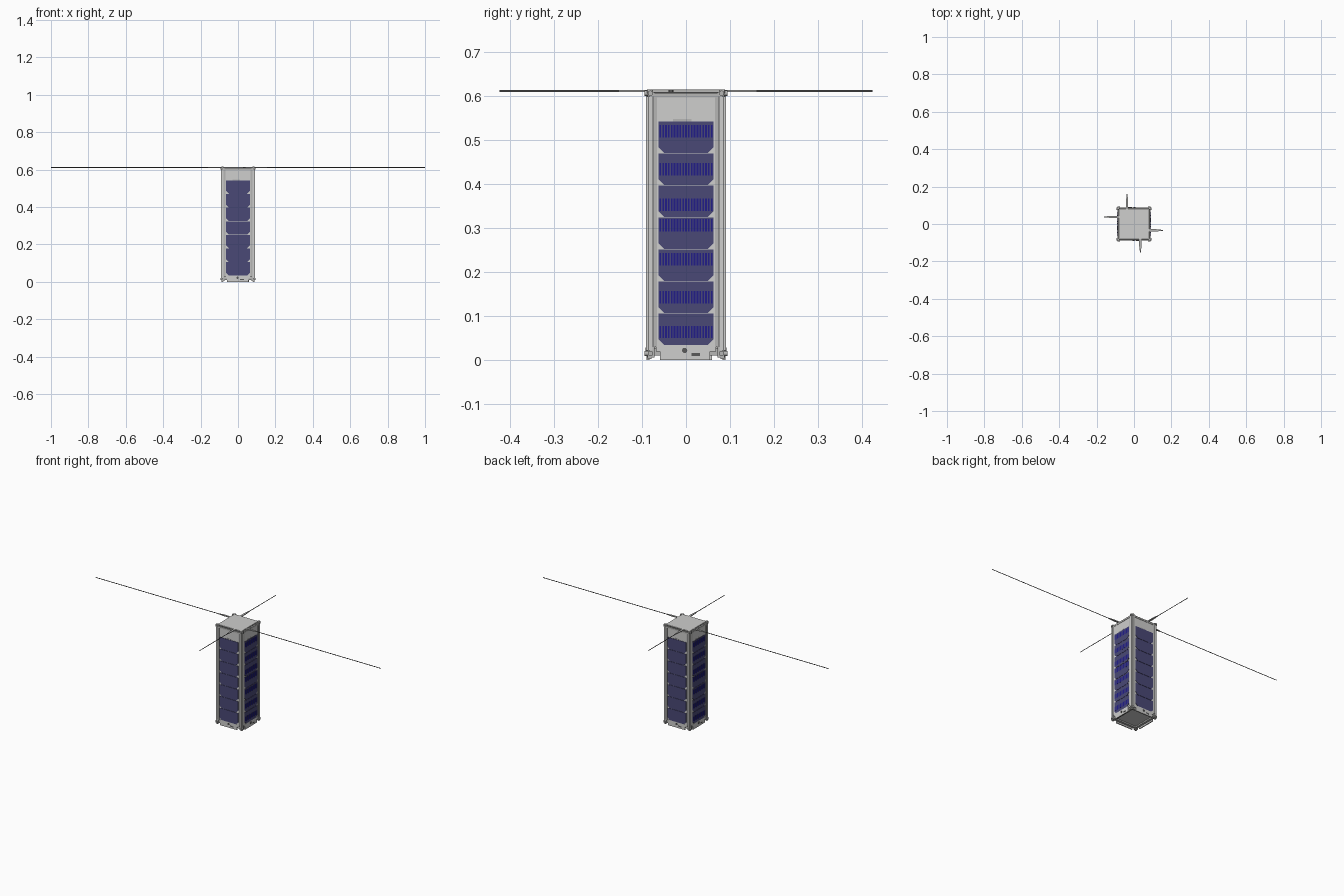
import bpy, bmesh, math
from mathutils import Matrix, Vector

if "Cube" in bpy.data.objects:
    bpy.data.objects.remove(bpy.data.objects["Cube"])


def material(name, rgb):
    m = bpy.data.materials.new(name)
    m.diffuse_color = (*rgb, 1)
    m.use_nodes = True
    m.node_tree.nodes["Principled BSDF"].inputs["Base Color"].default_value = m.diffuse_color
    return m


PANEL = material("light grey panel", (0.62, 0.62, 0.61))
RAIL = material("mid grey metal", (0.47, 0.47, 0.46))
DARK = material("dark grey", (0.10, 0.10, 0.10))
CELL = material("slate blue cell", (0.068, 0.066, 0.18))
BLUE = material("deep blue", (0.015, 0.012, 0.25))

QUARTERS = [Matrix.Rotation(math.radians(90 * i), 4, 'Z') for i in range(4)]
ONCE = [Matrix.Identity(4)]


def add_box(bm, lo, hi, m):
    lo, hi = Vector(lo), Vector(hi)
    mat = m @ Matrix.Translation((lo + hi) / 2) @ Matrix.Diagonal((*(hi - lo), 1))
    bmesh.ops.create_cube(bm, size=1, matrix=mat)


def add_prism(bm, pts, offset, m):
    """Extrude a closed outline of 3D points by an offset."""
    f = bm.faces.new([bm.verts.new(m @ Vector(p)) for p in pts])
    r = bmesh.ops.extrude_face_region(bm, geom=[f], use_keep_orig=True)
    verts = [v for v in r["geom"] if isinstance(v, bmesh.types.BMVert)]
    bmesh.ops.translate(bm, verts=verts, vec=m.to_3x3() @ Vector(offset))


def finish(bm, name, mat, bevel=0, smooth=False):
    bmesh.ops.recalc_face_normals(bm, faces=bm.faces)
    me = bpy.data.meshes.new(name)
    bm.to_mesh(me)
    bm.free()
    ob = bpy.data.objects.new(name, me)
    bpy.context.collection.objects.link(ob)
    me.materials.append(mat)
    if bevel:
        b = ob.modifiers.new("bevel", 'BEVEL')
        b.width, b.segments = bevel, 2
    if smooth:
        bpy.context.view_layer.objects.active = ob
        ob.select_set(True)
        bpy.ops.object.shade_smooth_by_angle(angle=math.radians(35))
        ob.select_set(False)
    return ob


def boxes(name, mat, spans, turns=QUARTERS, bevel=0):
    bm = bmesh.new()
    for m in turns:
        for lo, hi in spans:
            add_box(bm, lo, hi, m)
    return finish(bm, name, mat, bevel)


def rods(name, mat, items, turns=QUARTERS):
    """items: (centre, axis, radius, length)"""
    bm = bmesh.new()
    for m in turns:
        for c, axis, r, h in items:
            rot = Vector((0, 0, 1)).rotation_difference(Vector(axis)).to_matrix().to_4x4()
            bmesh.ops.create_cone(bm, cap_ends=True, segments=16, radius1=r, radius2=r,
                                  depth=h, matrix=m @ Matrix.Translation(c) @ rot)
    return finish(bm, name, mat, smooth=True)


# Inner body; all side parts below are laid out on the front (-y) face and turned
boxes("inner_body", RAIL, [((-0.079, -0.079, 0.024), (0.079, 0.079, 0.602))], ONCE)

# Corner rails: angle section with a groove down the outer edge
bm = bmesh.new()
profile = [(0.072, 0.072), (0.089, 0.072), (0.089, 0.082), (0.086, 0.082), (0.086, 0.086),
           (0.082, 0.086), (0.082, 0.089), (0.072, 0.089)]
for m in QUARTERS:
    add_prism(bm, [(x, y, 0.006) for x, y in profile], (0, 0, 0.604), m)
finish(bm, "corner_rail", RAIL)

# Thin bright flanges beside each rail
boxes("rail_flange", PANEL, [((s * 0.081 - 0.0045, -0.0915, 0.022),
                              (s * 0.081 + 0.0045, -0.086, 0.60)) for s in (-1, 1)])

# Side panel with lower tab, and its raised border
boxes("side_panel", PANEL, [((-0.068, -0.0875, 0.02), (0.068, -0.078, 0.597))])
boxes("lower_tab", PANEL, [((-0.059, -0.0895, 0.0), (0.055, -0.0835, 0.034))])
boxes("panel_border", RAIL, [((-0.0735, -0.0895, 0.03), (-0.0665, -0.080, 0.605)),
                             ((0.0665, -0.0895, 0.03), (0.0735, -0.080, 0.605)),
                             ((-0.072, -0.0895, 0.597), (0.072, -0.080, 0.607))])
# Dark seams between border and rail flange
boxes("panel_seam", DARK, [((s * 0.075 - 0.001, -0.0897, 0.03),
                            (s * 0.075 + 0.001, -0.088, 0.60)) for s in (-1, 1)])

# Seven solar cells on each side, cropped at the lower corners
cells, stripes = bmesh.new(), bmesh.new()
for q, m in enumerate(QUARTERS):
    for i in range(7):
        z0 = 0.034 + i * 0.0728
        z1 = z0 + 0.0715
        w, c = 0.063, 0.014
        outline = [(-w + c, z0), (w - c, z0), (w, z0 + c), (w, z1), (-w, z1), (-w, z0 + c)]
        add_prism(cells, [(x, -0.086, z) for x, z in outline], (0, -0.0035, 0), m)
        # contact fingers on the right and left sides, at a different height per cell
        if q % 2:
            zf = z0 + (0.016, 0.022, 0.036, 0.040, 0.014, 0.022, 0.036)[i]
            for k in range(19):
                x = -0.0585 + k * 0.0065
                add_box(stripes, (x - 0.0019, -0.0899, zf), (x + 0.0019, -0.089, zf + 0.028), m)
finish(cells, "solar_cell", CELL)
finish(stripes, "cell_finger", BLUE)

# Small fittings on each side
boxes("tab_connector", DARK, [((0.012, -0.0905, 0.009), (0.032, -0.088, 0.016))])
rods("tab_knob", DARK, [((-0.003, -0.089, 0.022), (0, 1, 0), 0.006, 0.006)])
boxes("top_sensor", RAIL, [((-0.030, -0.0885, 0.543), (0.012, -0.087, 0.548))])

# Bolts at the rail ends
rods("corner_bolt", RAIL, [((s * 0.081, -0.0905, z), (0, 1, 0), 0.006, 0.007)
                           for s in (-1, 1) for z in (0.015, 0.607)])

# Rail feet and top caps
boxes("rail_foot", RAIL, [((0.078, -0.088, 0.002), (0.088, -0.078, 0.012))])
boxes("rail_cap", RAIL, [((0.076, -0.089, 0.606), (0.089, -0.076, 0.616))], bevel=0.003)

# Top plate over the antenna tray
boxes("antenna_tray", DARK, [((-0.083, -0.083, 0.601), (0.083, 0.083, 0.608))], ONCE)
boxes("top_plate", PANEL, [((-0.082, -0.082, 0.608), (0.082, 0.082, 0.615))], ONCE, 0.003)

# Bottom frame bars and recessed plate
boxes("bottom_frame", RAIL, [((-0.075, -0.084, 0.010), (0.075, -0.070, 0.026))])
boxes("bottom_plate", PANEL, [((-0.071, -0.071, 0.018), (0.071, 0.071, 0.026))], ONCE)

# Four tape antennas: flat tapering roots that turn into thin upright strips
Z = 0.612
roots, tapes = bmesh.new(), bmesh.new()
for angle, side, reach, root in ((0, -0.034, 1.0, 0.155), (90, 0.037, 0.424, 0.160),
                                 (180, -0.038, 1.0, 0.160), (270, 0.034, 0.424, 0.152)):
    m = Matrix.Rotation(math.radians(angle), 4, 'Z')
    add_prism(roots, [(0.07, side - 0.006, Z - 0.002), (0.12, side - 0.006, Z - 0.002),
                      (root, side - 0.002, Z - 0.002), (root, side + 0.002, Z - 0.002),
                      (0.12, side + 0.006, Z - 0.002), (0.07, side + 0.006, Z - 0.002)],
              (0, 0, 0.0045), m)
    add_box(tapes, (0.08, side - 0.0004, Z - 0.0020), (reach, side + 0.0004, Z + 0.0020), m)
finish(roots, "antenna_root", RAIL)
finish(tapes, "antenna_tape", DARK)
